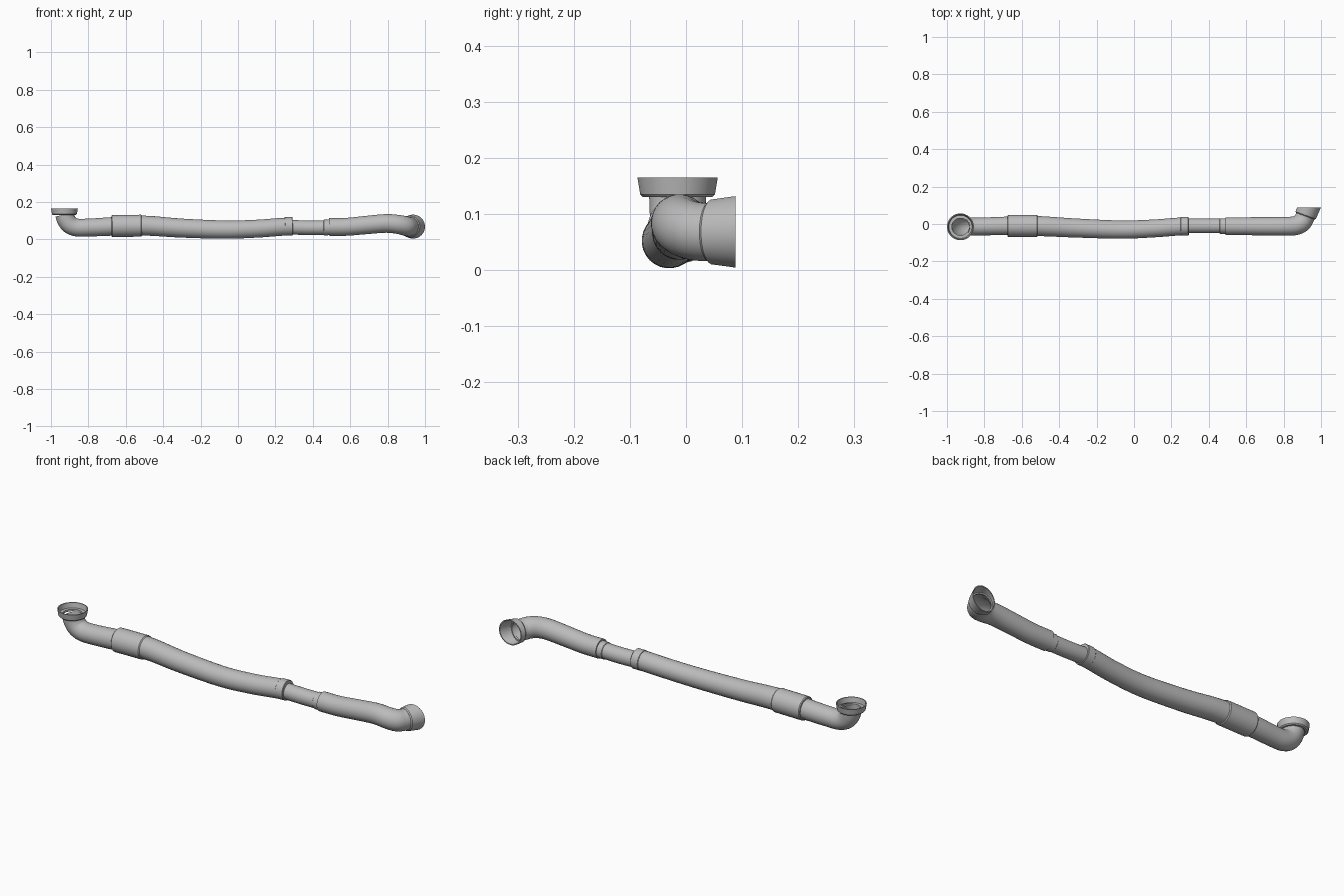
import bpy
import bmesh
from math import cos, sin, pi, radians
from mathutils import Vector

if "Cube" in bpy.data.objects:
    bpy.data.objects.remove(bpy.data.objects["Cube"])

SIDES = 28
grey = bpy.data.materials.new("pipe grey")
grey.use_nodes = True
colour = (0.5, 0.5, 0.5, 1)
grey.diffuse_color = colour
grey.node_tree.nodes["Principled BSDF"].inputs["Base Color"].default_value = colour


def loft(name, rings, cap=(False, False)):
    """Skin a list of (centre, normal, radius) rings into one object."""
    bm = bmesh.new()
    loops = []
    u = rings[0][1].orthogonal().normalized()
    for centre, normal, radius in rings:
        n = normal.normalized()
        u = (u - n * u.dot(n)).normalized()
        v = n.cross(u)
        loops.append([bm.verts.new(centre + radius * (u * cos(a) + v * sin(a)))
                      for a in (2 * pi * i / SIDES for i in range(SIDES))])
    for a, b in zip(loops, loops[1:]):
        for i in range(SIDES):
            j = (i + 1) % SIDES
            bm.faces.new((a[i], a[j], b[j], b[i]))
    if cap[0]:
        bm.faces.new(loops[0][::-1])
    if cap[1]:
        bm.faces.new(loops[-1])
    mesh = bpy.data.meshes.new(name)
    bm.to_mesh(mesh)
    bm.free()
    mesh.materials.append(grey)
    obj = bpy.data.objects.new(name, mesh)
    bpy.context.collection.objects.link(obj)
    bpy.ops.object.select_all(action='DESELECT')
    obj.select_set(True)
    bpy.context.view_layer.objects.active = obj
    bpy.ops.object.shade_smooth_by_angle(angle=radians(35))
    return obj


def pipe(name, points, cap=(True, True), steps=5):
    """Sweep a circle along a smooth curve through (x, y, z, radius) points."""
    p = [Vector(q) for q in points]
    p = [2 * p[0] - p[1]] + p + [2 * p[-1] - p[-2]]
    samples = []
    for a, b, c, d in zip(p, p[1:], p[2:], p[3:]):
        for k in range(steps):
            t = k / steps
            samples.append(0.5 * (2 * b + (c - a) * t + (2 * a - 5 * b + 4 * c - d) * t * t
                                  + (3 * b - a - 3 * c + d) * t ** 3))
    samples.append(p[-2])
    rings = []
    for i, s in enumerate(samples):
        ahead = samples[min(i + 1, len(samples) - 1)]
        behind = samples[max(i - 1, 0)]
        rings.append((s.xyz, (ahead - behind).xyz, s.w))
    return loft(name, rings, cap)


def sleeve(name, start, end, radius, bevel):
    """Short straight collar with softened rims."""
    a, b = Vector(start), Vector(end)
    d = (b - a).normalized()
    loft(name, [(a, d, radius - bevel), (a + d * bevel, d, radius),
                (b - d * bevel, d, radius), (b, d, radius - bevel)], (True, True))


def socket(name, base, base_dir, mouth, mouth_dir, r_base, r_mouth, r_pipe):
    """Open cup with a thin wall and an inner ledge against the pipe."""
    a, b = Vector(base), Vector(mouth)
    da, db = Vector(base_dir).normalized(), Vector(mouth_dir)
    wall = 0.005
    loft(name, [(a, da, r_pipe), (a, da, r_base - wall), (a + da * wall, da, r_base),
                (b, db, r_mouth), (b, db, r_mouth - wall),
                (a + da * wall * 2, da, r_base - wall), (a + da * wall * 2, da, r_pipe - wall),
                (a, da, r_pipe - wall)])


# Right end: upward socket, elbow and short pipe
socket("upright_socket", (-0.928, -0.015, 0.13), (0, 0, 1),
       (-0.928, -0.015, 0.165), (0, 0, 1), 0.067, 0.072, 0.051)
pipe("right_elbow_pipe", [
    (-0.927, -0.015, 0.134, 0.051), (-0.918, -0.015, 0.104, 0.05),
    (-0.897, -0.015, 0.077, 0.049), (-0.86, -0.014, 0.063, 0.048),
    (-0.8, -0.013, 0.063, 0.048), (-0.73, -0.011, 0.066, 0.049),
    (-0.66, -0.01, 0.07, 0.05)], cap=(False, True))
sleeve("joint_sleeve", (-0.676, -0.01, 0.071), (-0.515, -0.01, 0.073), 0.059, 0.004)

# Long sagging middle pipe
pipe("main_pipe", [
    (-0.53, -0.01, 0.074, 0.054), (-0.45, -0.014, 0.071, 0.053),
    (-0.3, -0.022, 0.06, 0.051), (-0.07, -0.03, 0.052, 0.049),
    (0.1, -0.024, 0.057, 0.048), (0.22, -0.015, 0.066, 0.048),
    (0.27, -0.012, 0.069, 0.048)])
sleeve("main_pipe_collar", (0.25, -0.012, 0.069), (0.292, -0.011, 0.07), 0.0495, 0.002)

# Narrow connector
pipe("narrow_pipe", [
    (0.27, -0.01, 0.065, 0.039), (0.38, -0.01, 0.062, 0.039), (0.5, -0.011, 0.064, 0.039)])
sleeve("narrow_pipe_collar", (0.458, -0.011, 0.063), (0.495, -0.011, 0.064), 0.042, 0.002)

# Left end: wavy pipe, elbow and rear-facing socket
pipe("left_elbow_pipe", [
    (0.488, -0.012, 0.066, 0.048), (0.58, -0.012, 0.067, 0.048),
    (0.68, -0.012, 0.076, 0.049), (0.79, -0.012, 0.085, 0.05),
    (0.855, -0.01, 0.08, 0.051), (0.893, 0.005, 0.072, 0.052),
    (0.909, 0.027, 0.068, 0.052), (0.918, 0.046, 0.068, 0.052)], cap=(True, False))
socket("rear_socket", (0.916, 0.042, 0.068), (0.036, 0.098, 0),
       (0.936, 0.088, 0.068), (0, 1, 0), 0.058, 0.064, 0.052)
